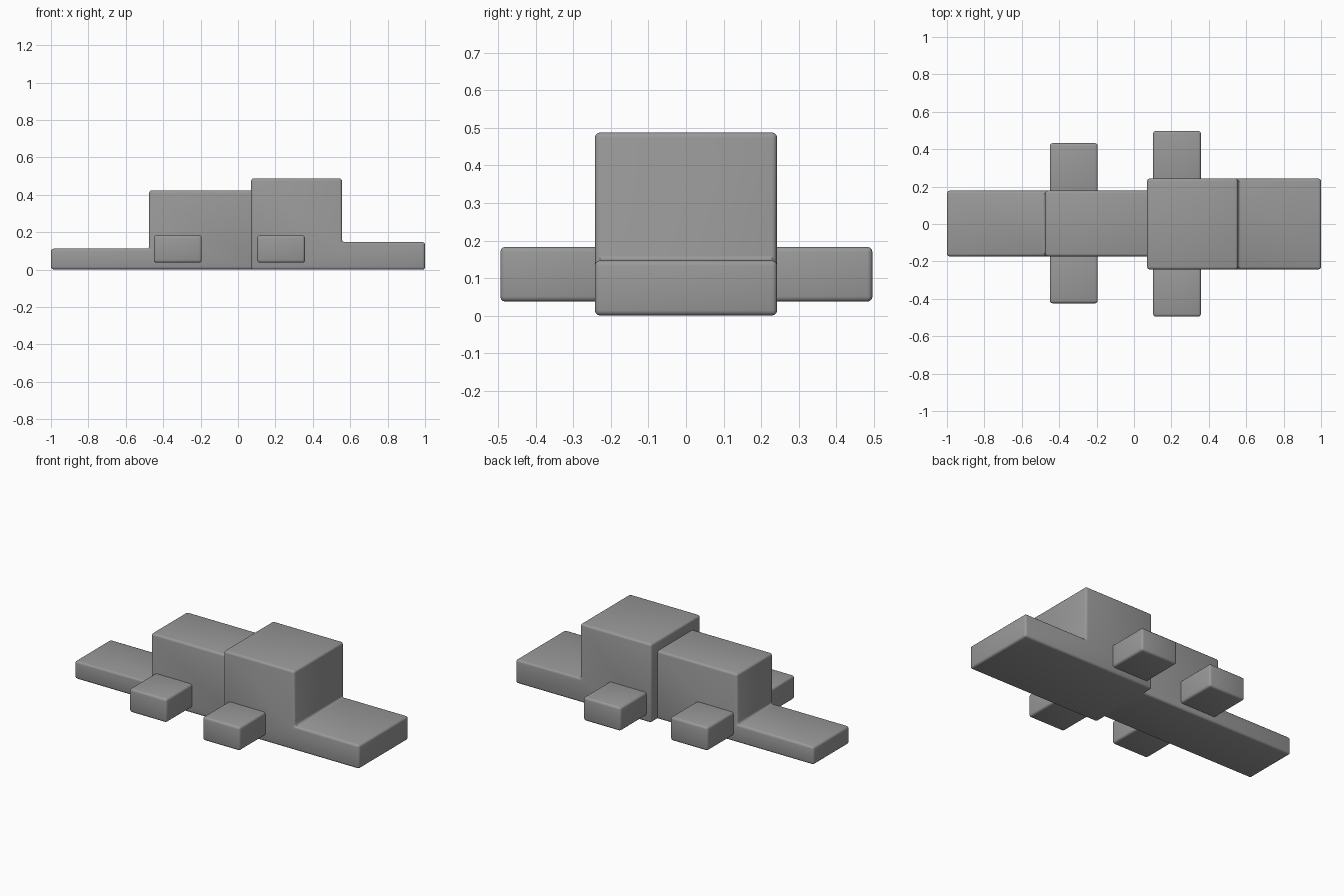
import bpy
import bmesh

if "Cube" in bpy.data.objects:
    bpy.data.objects.remove(bpy.data.objects["Cube"])

grey = bpy.data.materials.new("stone_grey")
grey.use_nodes = True
colour = (0.32, 0.32, 0.32, 1)
grey.diffuse_color = colour
grey.node_tree.nodes["Principled BSDF"].inputs["Base Color"].default_value = colour


def extruded(name, profile, y0, y1):
    """Extrude an x-z outline along y and round its edges."""
    bm = bmesh.new()
    face = bm.faces.new([bm.verts.new((x, y0, z)) for x, z in profile])
    side = bmesh.ops.extrude_face_region(bm, geom=[face])["geom"]
    moved = [v for v in side if isinstance(v, bmesh.types.BMVert)]
    bmesh.ops.translate(bm, verts=moved, vec=(0, y1 - y0, 0))
    bmesh.ops.recalc_face_normals(bm, faces=bm.faces)
    bmesh.ops.bevel(bm, geom=bm.edges[:], offset=0.014, segments=3,
                    profile=0.5, affect='EDGES')
    mesh = bpy.data.meshes.new(name)
    bm.to_mesh(mesh)
    bm.free()
    mesh.materials.append(grey)
    obj = bpy.data.objects.new(name, mesh)
    bpy.context.collection.objects.link(obj)
    bpy.ops.object.select_all(action='DESELECT')
    obj.select_set(True)
    bpy.context.view_layer.objects.active = obj
    bpy.ops.object.shade_smooth_by_angle()


def box(name, x0, x1, y0, y1, z0, z1):
    extruded(name, [(x0, z0), (x1, z0), (x1, z1), (x0, z1)], y0, y1)


# Tall head with its low snout in one stepped outline
extruded("head_and_snout", [(0.07, 0), (1, 0), (1, 0.147), (0.556, 0.147),
                            (0.556, 0.488), (0.07, 0.488)], -0.243, 0.243)

# Narrower body with its flat tail, running into the head
extruded("body_and_tail", [(-1, 0.001), (0.15, 0.001), (0.15, 0.424),
                           (-0.475, 0.424), (-0.475, 0.112), (-1, 0.112)],
         -0.173, 0.178)

# Stubby feet on both sides
for end, x, body, right, left in (("front", 0.102, 0.2, -0.495, 0.497),
                                  ("rear", -0.45, 0.13, -0.424, 0.432)):
    box(end + "_right_foot", x, x + 0.256, right, -body, 0.037, 0.183)
    box(end + "_left_foot", x, x + 0.256, body, left, 0.037, 0.183)
